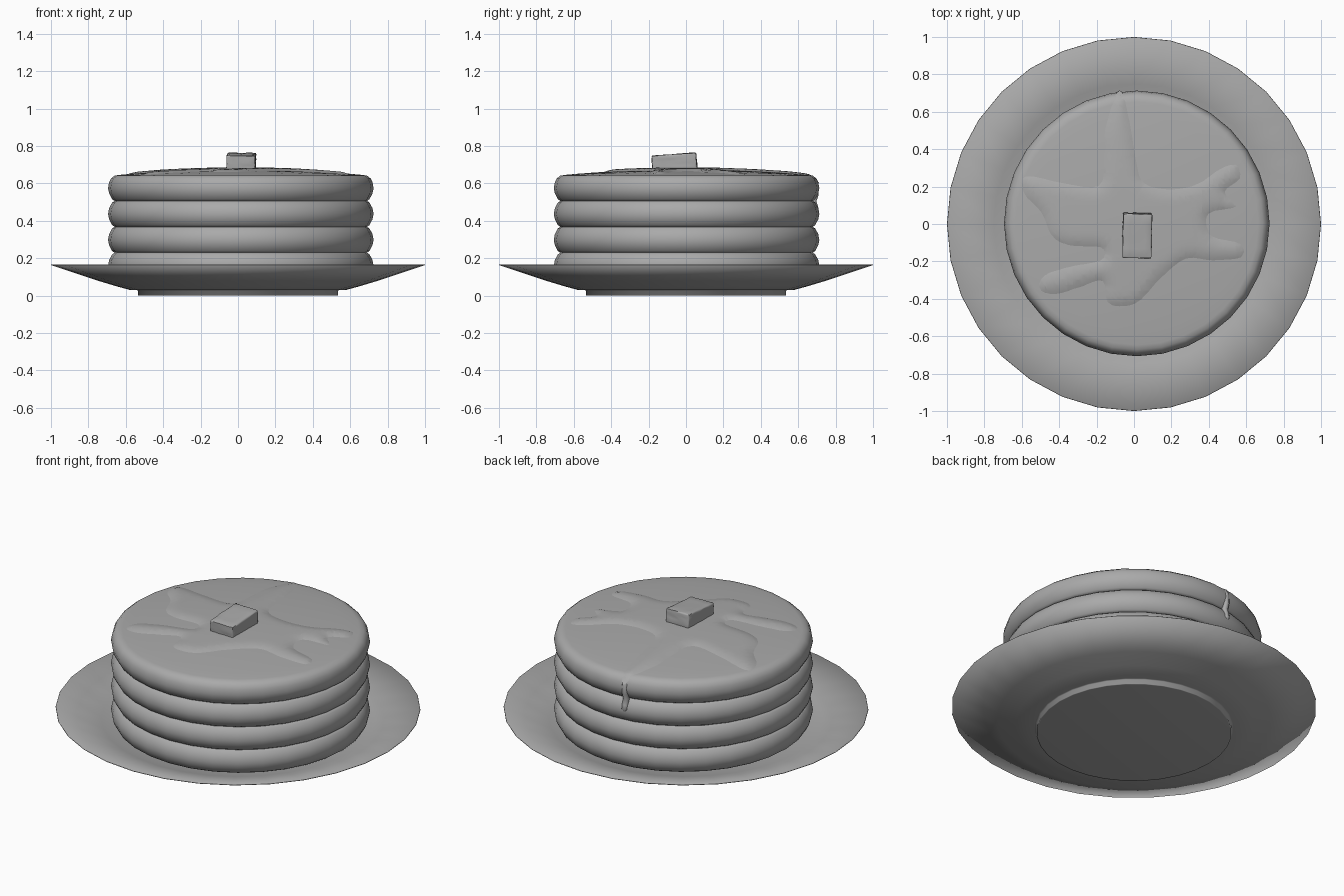
import bpy, bmesh, math, random
from mathutils import Vector
from mathutils.geometry import intersect_point_line

if "Cube" in bpy.data.objects:
    bpy.data.objects.remove(bpy.data.objects["Cube"])

random.seed(4)
CX, CY = 0.015, 0.003   # stack centre
GREY = bpy.data.materials.new("mid_grey")
GREY.diffuse_color = (0.4, 0.4, 0.4, 1)
GREY.use_nodes = True
GREY.node_tree.nodes["Principled BSDF"].inputs["Base Color"].default_value = GREY.diffuse_color


def finish(bm, name, angle=40):
    bmesh.ops.recalc_face_normals(bm, faces=bm.faces[:])
    me = bpy.data.meshes.new(name)
    bm.to_mesh(me)
    bm.free()
    me.materials.append(GREY)
    ob = bpy.data.objects.new(name, me)
    bpy.context.collection.objects.link(ob)
    bpy.ops.object.select_all(action='DESELECT')
    ob.select_set(True)
    bpy.context.view_layer.objects.active = ob
    bpy.ops.object.shade_smooth_by_angle(angle=math.radians(angle))
    return ob


def lathe(name, profile, cx=0, cy=0, sides=32, angle=40):
    bm = bmesh.new()
    vs = [bm.verts.new((r, 0, z)) for r, z in profile]
    es = [bm.edges.new(p) for p in zip(vs, vs[1:])]
    bmesh.ops.spin(bm, geom=vs + es, cent=(0, 0, 0), axis=(0, 0, 1),
                   angle=math.tau, steps=sides, use_duplicate=False)
    bmesh.ops.remove_doubles(bm, verts=bm.verts[:], dist=1e-4)
    bmesh.ops.translate(bm, verts=bm.verts[:], vec=(cx, cy, 0))
    return finish(bm, name, angle)


def dome(x, y):
    r = math.hypot(x - CX, y - CY)
    drop = max(0, r - 0.65)
    return 0.645 + 0.03 * max(0, 1 - (r / 0.66) ** 2) - 10 * drop * drop


# Plate with foot disc
lathe("plate", [(0, 0), (0.528, 0), (0.535, 0.001), (0.535, 0.028), (0.545, 0.03), (0.58, 0.031),
                (0.65, 0.05), (0.75, 0.08), (1.0, 0.163), (0.998, 0.166), (0.75, 0.1),
                (0.65, 0.075), (0.54, 0.06), (0, 0.06)], angle=180)

# Four stacked pancakes, the top one slightly domed
side = [(0.675, 0.0), (0.688, 0.009), (0.704, 0.04), (0.71, 0.068), (0.704, 0.1)]
for i in range(4):
    z0 = 0.091 + i * 0.1385
    prof = [(0, z0)] + [(r, z0 + h) for r, h in side]
    if i == 3:
        prof += [(0.694, z0 + 0.12), (0.675, z0 + 0.135), (0.65, 0.6455)]
        prof += [(r, dome(CX + r, CY)) for r in (0.58, 0.5, 0.42, 0.34, 0.25, 0.15)] + [(0, 0.675)]
    else:
        prof += [(0.688, z0 + 0.1295), (0.675, z0 + 0.1385), (0, z0 + 0.1385)]
    lathe("pancake_%d" % (i + 1), prof, CX, CY, angle=75)

# Syrup pool: smoothed outline cut into a grid and laid over the dome
outline = [(-0.10, 0.69), (-0.055, 0.69), (-0.01, 0.5), (0.02, 0.32), (0.06, 0.22), (0.2, 0.19),
           (0.34, 0.22), (0.46, 0.3), (0.55, 0.32), (0.57, 0.24), (0.49, 0.17), (0.55, 0.09),
           (0.4, 0.05), (0.42, -0.06), (0.57, -0.1), (0.58, -0.18), (0.42, -0.2), (0.28, -0.19),
           (0.15, -0.29), (0.01, -0.43), (-0.14, -0.43), (-0.17, -0.31), (-0.28, -0.34),
           (-0.42, -0.38), (-0.51, -0.35), (-0.48, -0.27), (-0.33, -0.22), (-0.18, -0.19),
           (-0.18, -0.13), (-0.34, -0.12), (-0.44, -0.07), (-0.5, 0.06), (-0.59, 0.16),
           (-0.58, 0.26), (-0.36, 0.22), (-0.19, 0.21), (-0.165, 0.35), (-0.16, 0.5)]
pts, n = [], len(outline)
for i in range(n):
    a, b, c, d = (Vector(outline[(i + k) % n]) for k in (-1, 0, 1, 2))
    for t in (0, 0.25, 0.5, 0.75):
        pts.append(0.5 * (2 * b + (c - a) * t + (2 * a - 5 * b + 4 * c - d) * t * t
                          + (3 * b - a - 3 * c + d) * t ** 3))


def edge_distance(p):
    best = 9
    for a, b in zip(pts, pts[1:] + pts[:1]):
        q, t = intersect_point_line(p, a, b)
        q = a.lerp(b, min(1, max(0, t)))
        best = min(best, (p - q.to_2d()).length)
    return best


bm = bmesh.new()
bm.faces.new([bm.verts.new((p.x, p.y, 0)) for p in pts])
bmesh.ops.triangulate(bm, faces=bm.faces[:])
for axis in ((1, 0, 0), (0, 1, 0)):
    for k in range(-22, 26):
        bmesh.ops.bisect_plane(bm, geom=bm.verts[:] + bm.edges[:] + bm.faces[:], dist=1e-5,
                               plane_co=Vector(axis) * (k * 0.03 + 0.003), plane_no=axis)
for v in bm.verts:
    s = min(1, edge_distance(v.co.to_2d()) / 0.07)
    v.co.z = dome(v.co.x, v.co.y) - 0.002 + 0.013 * s * (2 - s)
if sum(f.calc_area() * f.normal.z for f in bm.faces) < 0:
    bmesh.ops.reverse_faces(bm, faces=bm.faces[:])
finish(bm, "syrup_pool", 180)

# Syrup drip running over the back rim
cu = bpy.data.curves.new("syrup_drip", 'CURVE')
cu.dimensions = '3D'
cu.bevel_depth = 0.021
cu.bevel_resolution = 3
cu.use_fill_caps = True
cu.materials.append(GREY)
path = [(0.61, 0.629, 0.8), (0.65, 0.626, 0.95), (0.675, 0.615, 1), (0.69, 0.59, 0.9),
        (0.692, 0.54, 0.85), (0.68, 0.505, 0.85), (0.688, 0.47, 0.95), (0.693, 0.445, 0.9),
        (0.695, 0.428, 0.3)]
sp = cu.splines.new('POLY')
sp.points.add(len(path) - 1)
for p, (y, z, r) in zip(sp.points, path):
    p.co = (-0.078, y, z, 1)
    p.radius = r
sp.use_smooth = True
bpy.context.collection.objects.link(bpy.data.objects.new("syrup_drip", cu))

# Butter pat, slightly tilted, with uneven softened edges
bm = bmesh.new()
bmesh.ops.create_cube(bm, size=1)
bmesh.ops.scale(bm, verts=bm.verts[:], vec=(0.155, 0.238, 0.085))
bmesh.ops.bevel(bm, geom=bm.edges[:], offset=0.008, segments=2, affect='EDGES', profile=0.5)
bmesh.ops.subdivide_edges(bm, edges=[e for e in bm.edges if e.calc_length() > 0.05],
                          cuts=4, use_grid_fill=True)
for v in bm.verts:
    v.co += Vector([random.uniform(-0.002, 0.002) for _ in range(3)])
butter = finish(bm, "butter", 60)
butter.location = (0.017, -0.062, 0.714)
butter.rotation_euler = (math.radians(4), math.radians(1), math.radians(-1))
